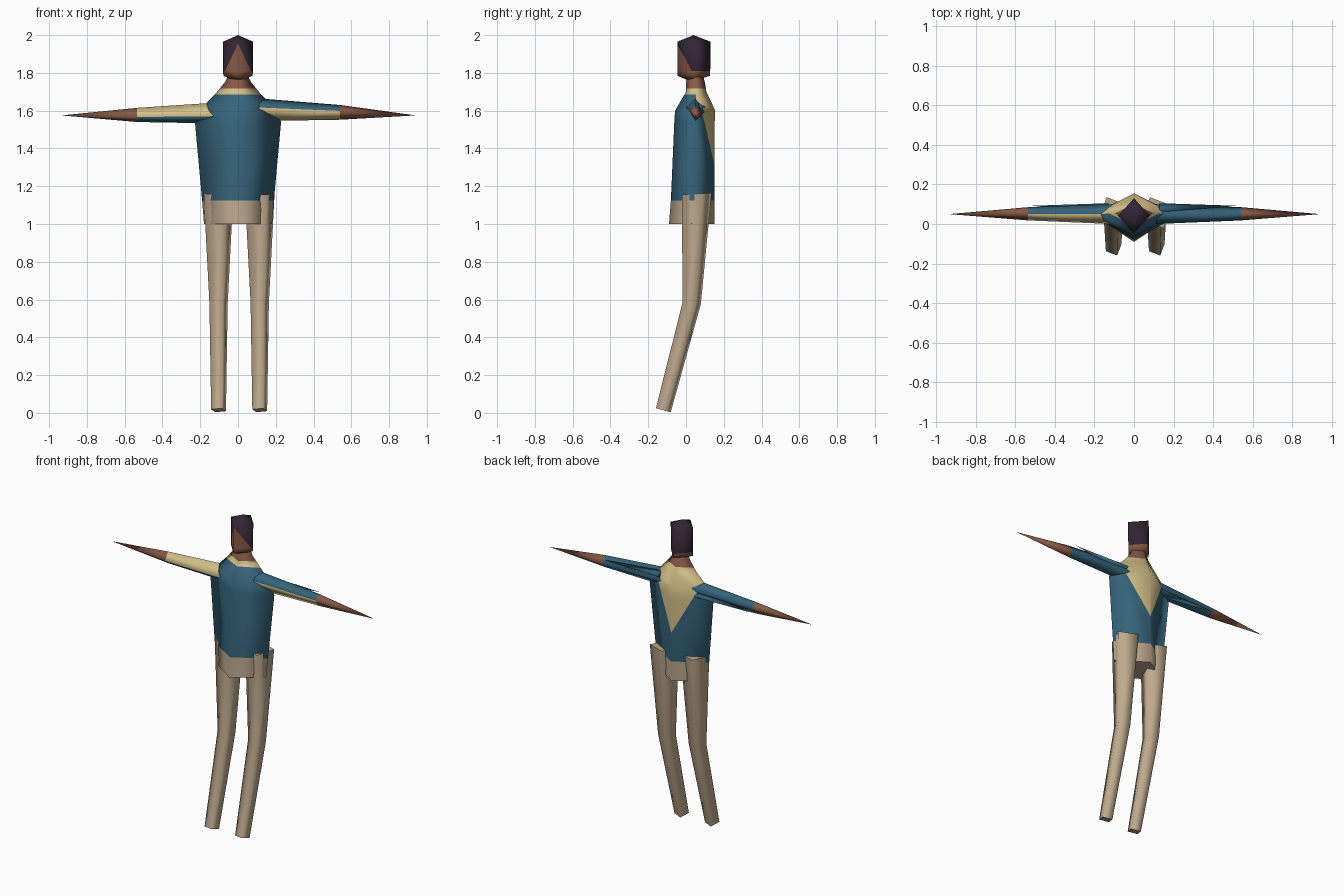
import bpy, bmesh
from math import cos, sin, radians
from mathutils import Vector

cube = bpy.data.objects.get("Cube")
if cube:
    bpy.data.objects.remove(cube)


def material(name, rgb):
    m = bpy.data.materials.new(name)
    m.use_nodes = True
    m.diffuse_color = (*rgb, 1)
    m.node_tree.nodes["Principled BSDF"].inputs["Base Color"].default_value = (*rgb, 1)
    return m


teal = material("teal_cloth", (0.036, 0.125, 0.195))
cream = material("cream_cloth", (0.66, 0.53, 0.25))
tan = material("tan_cloth", (0.52, 0.40, 0.27))
skin = material("skin", (0.24, 0.10, 0.062))
hair = material("dark_hair", (0.032, 0.018, 0.034))


def diamond(z, wide, front, back):
    """Four-cornered level section with corners at the front, sides and back."""
    mid = (front + back) / 2
    return [(0, front, z), (wide, mid, z), (0, back, z), (-wide, mid, z)]


def loft(name, rings, mats, rule, cuts=(), start_cap=True, end_cap=True):
    """Skin the rings, cut the surface along planes, then colour faces by rule."""
    bm = bmesh.new()
    loops = [[bm.verts.new(p) for p in ring] for ring in rings]
    for a, b in zip(loops, loops[1:]):
        n = max(len(a), len(b))
        for i in range(n):
            j = (i + 1) % n
            if len(b) == 1:
                bm.faces.new((a[i], a[j], b[0]))
            elif len(a) == 1:
                bm.faces.new((a[0], b[j], b[i]))
            else:
                bm.faces.new((a[i], a[j], b[j], b[i]))
    for f in bm.faces:
        f.smooth = True
    if start_cap and len(loops[0]) > 2:
        bm.faces.new(loops[0][::-1])
    if end_cap and len(loops[-1]) > 2:
        bm.faces.new(loops[-1])
    bmesh.ops.recalc_face_normals(bm, faces=bm.faces[:])
    for point, normal, pick in cuts:
        faces = [f for f in bm.faces if pick(f.calc_center_median())]
        geom = set(faces)
        for f in faces:
            geom.update(f.edges)
            geom.update(f.verts)
        bmesh.ops.bisect_plane(bm, geom=list(geom), plane_co=point, plane_no=normal)
    bm.normal_update()
    for f in bm.faces:
        f.material_index = mats.index(rule(f.calc_center_median(), f.normal))
    mesh = bpy.data.meshes.new(name)
    bm.to_mesh(mesh)
    bm.free()
    for m in mats:
        mesh.materials.append(m)
    obj = bpy.data.objects.new(name, mesh)
    bpy.context.collection.objects.link(obj)
    return obj


everywhere = lambda c: True

# Torso: hips, shirt with a collar and a pointed back panel, and neck
def torso_colour(c, n):
    if c.z < 1.125:
        return tan
    if c.z > 1.718:
        return skin
    if c.z > 1.685 or (c.y > 0.045 and c.z > 1.31 + 2 * abs(c.x)):
        return cream
    return teal


back_panel = [((0, 0, 1.31), (s * 2, 0, -1),
               lambda c, s=s: c.y > 0.05 and c.x * s > 0 and c.z > 1.13)
              for s in (1, -1)]
loft("torso",
     [diamond(1.0, 0.18, -0.09, 0.15), diamond(1.125, 0.19, -0.08, 0.15),
      diamond(1.54, 0.228, -0.062, 0.152), diamond(1.6, 0.205, -0.058, 0.155),
      diamond(1.7, 0.11, 0.0, 0.108), diamond(1.75, 0.07, 0.0, 0.1),
      diamond(1.79, 0.05, 0.01, 0.09)],
     [teal, cream, tan, skin], torso_colour,
     [((0, 0, 1.685), (0, 0, 1), everywhere),
      ((0, 0, 1.718), (0, 0, 1), everywhere)] + back_panel)

# Head: four-sided block with pointed ends, hairline peaked at the front
def head_colour(c, n):
    line = 1.81 if c.y > 0.042 else max(1.81, 1.955 - 2.1 * abs(c.x))
    return hair if c.z > line else skin


hairline = [((0, 0, 1.955), (s * 2.1, 0, 1),
             lambda c, s=s: c.y < 0.042 and c.x * s > 0 and c.z > 1.81)
            for s in (1, -1)]
loft("head",
     [[(0, 0.03, 1.752)], diamond(1.785, 0.078, -0.046, 0.128),
      diamond(1.965, 0.08, -0.046, 0.13), [(0, 0.04, 2.0)]],
     [hair, skin], head_colour,
     [((0, 0, 1.81), (0, 0, 1), everywhere)] + hairline)

# Legs: bent four-sided tubes, both turned the same way
def leg_ring(x, y, z, r, tilt):
    ring = []
    for k in range(4):
        a = radians(-66 + 90 * k)
        ring.append((x + r * cos(a), y + r * sin(a), z - tilt * r * sin(a)))
    return ring


for name, x in (("right_leg", -0.103), ("left_leg", 0.115)):
    loft(name,
         [leg_ring(x, -0.12, 0.014, 0.043, 0.27),
          leg_ring(x, 0.03, 0.58, 0.053, 0.1),
          leg_ring(x, 0.057, 1.16, 0.086, -0.06)],
         [tan], lambda c, n: tan)

# Arms: four-sided sleeves with one cream face, bare forearms tapering to a point
def arm(name, side, inner, cuff, tip_x, cream_low):
    def ring(x, front, back, top, bottom):
        mid = (front + back) / 2
        low, high = bottom + 0.35 * (top - bottom), bottom + 0.6 * (top - bottom)
        edge = high if cream_low else low
        return [(x, front, edge), (x, mid, top),
                (x, back, top + bottom - edge), (x, mid, bottom)]

    def colour(c, n):
        if abs(c.x) > 0.53:
            return skin
        chosen = n.z < 0 if cream_low else n.z > 0
        return cream if n.y < -0.1 and chosen and abs(c.x) > 0.13 else teal

    loft(name, [ring(*inner), ring(*cuff), [(tip_x, 0.05, 1.575)]],
         [teal, cream, skin], colour)

    # Loose pointed fold behind the sleeve
    z = 1.62 if side > 0 else 1.56
    loft(name + "_sleeve_fold",
         [[(side * 0.13, 0.06, z + 0.025), (side * 0.13, 0.105, z),
           (side * 0.13, 0.06, z - 0.025)],
          [(side * 0.52, 0.092, z)]],
         [teal], lambda c, n: teal)


arm("left_arm", 1, (0.11, 0.0, 0.1, 1.665, 1.545), (0.54, 0.018, 0.085, 1.63, 1.552), 0.94, True)
arm("right_arm", -1, (-0.11, 0.0, 0.1, 1.643, 1.532), (-0.535, 0.018, 0.085, 1.615, 1.54), -0.935, False)
